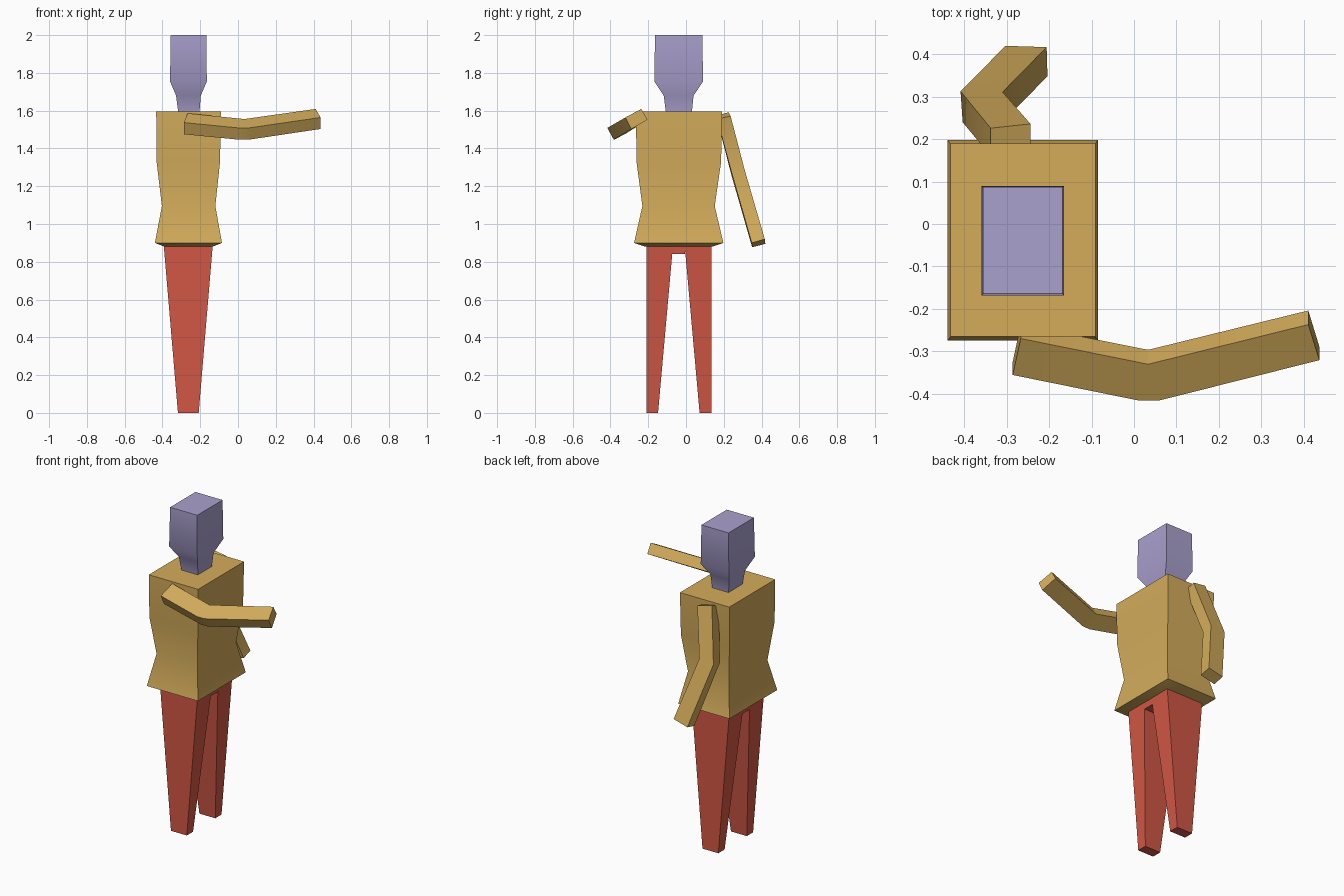
import bpy, bmesh, math


def material(name, color):
    m = bpy.data.materials.new(name)
    m.diffuse_color = (*color, 1)
    return m


GOLD = material("gold", (0.66, 0.415, 0.105))
RED = material("red", (0.638, 0.095, 0.06))
LILAC = material("lilac", (0.402, 0.355, 0.62))


def loft(name, rings, mat):
    """Skin a list of four-cornered rings and cap both ends."""
    bm = bmesh.new()
    loops = [[bm.verts.new(p) for p in ring] for ring in rings]
    for a, b in zip(loops, loops[1:]):
        for i in range(4):
            j = (i + 1) % 4
            bm.faces.new((a[i], a[j], b[j], b[i]))
    bm.faces.new(loops[0])
    bm.faces.new(loops[-1])
    bmesh.ops.recalc_face_normals(bm, faces=bm.faces[:])
    me = bpy.data.meshes.new(name)
    bm.to_mesh(me)
    bm.free()
    me.materials.append(mat)
    ob = bpy.data.objects.new(name, me)
    bpy.context.collection.objects.link(ob)
    bpy.ops.object.select_all(action='DESELECT')
    bpy.context.view_layer.objects.active = ob
    ob.select_set(True)
    bpy.ops.object.shade_smooth_by_angle(angle=math.radians(38))
    return ob


def rect(z, x0, x1, y0, y1):
    return [(x0, y0, z), (x1, y0, z), (x1, y1, z), (x0, y1, z)]


# Head and neck
loft("head", [rect(1.58, -0.315, -0.205, -0.105, 0.03),
              rect(1.68, -0.328, -0.197, -0.118, 0.04),
              rect(1.755, -0.36, -0.165, -0.168, 0.09),
              rect(2.0, -0.356, -0.168, -0.164, 0.087)], LILAC)

# Jacket with waist and flared hem
loft("jacket", [rect(0.88, -0.39, -0.135, -0.215, 0.138),
                rect(0.9, -0.44, -0.085, -0.275, 0.198),
                rect(1.095, -0.403, -0.12, -0.231, 0.152),
                rect(1.33, -0.431, -0.095, -0.262, 0.186),
                rect(1.595, -0.433, -0.091, -0.265, 0.19)], GOLD)

# Legs mirrored about the body's middle, joined by a small crotch block
MID = -0.038
for side, s in (("front", -1), ("back", 1)):
    loft(side + "_leg",
         [rect(0.0, -0.318, -0.208, MID + s * 0.11, MID + s * 0.172),
          rect(0.885, -0.393, -0.134, MID + s * 0.031, MID + s * 0.172)], RED)
loft("crotch", [rect(0.84, -0.388, -0.138, -0.072, -0.004),
                rect(0.885, -0.392, -0.135, -0.072, -0.004)], RED)

# Front arm, pointing sideways with a bent elbow
loft("front_arm", [
    [(-0.267, -0.27, 1.586), (-0.267, -0.237, 1.53), (-0.286, -0.325, 1.475), (-0.286, -0.356, 1.537)],
    [(0.03, -0.33, 1.556), (0.03, -0.296, 1.50), (0.01, -0.382, 1.446), (0.01, -0.416, 1.508)],
    [(0.036, -0.33, 1.556), (0.036, -0.296, 1.50), (0.06, -0.382, 1.447), (0.06, -0.416, 1.509)],
    [(0.411, -0.237, 1.609), (0.411, -0.204, 1.552), (0.437, -0.289, 1.503), (0.437, -0.321, 1.564)],
], GOLD)

# Back arm, hanging down with a bent elbow
loft("back_arm", [
    [(-0.338, 0.226, 1.592), (-0.244, 0.236, 1.572), (-0.244, 0.165, 1.555), (-0.338, 0.16, 1.572)],
    [(-0.409, 0.313, 1.275), (-0.31, 0.311, 1.285), (-0.308, 0.243, 1.268), (-0.404, 0.24, 1.26)],
    [(-0.303, 0.42, 0.895), (-0.206, 0.417, 0.92), (-0.204, 0.348, 0.9), (-0.303, 0.35, 0.877)],
], GOLD)
